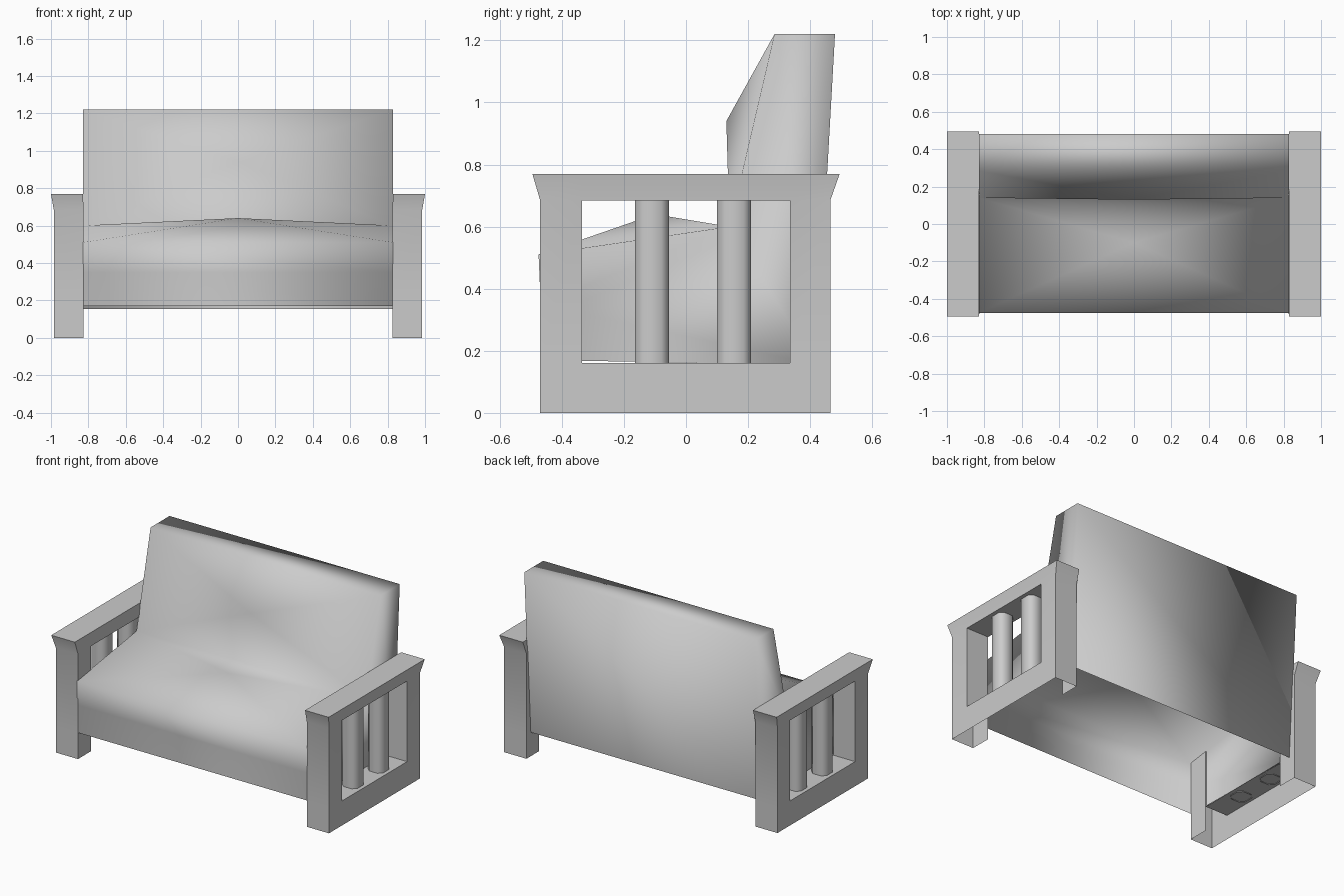
import bpy, bmesh

if "Cube" in bpy.data.objects:
    bpy.data.objects.remove(bpy.data.objects["Cube"], do_unlink=True)

GREY = (0.6, 0.6, 0.6, 1)
mat = bpy.data.materials.new("soft grey")
mat.use_nodes = True
mat.diffuse_color = GREY
bsdf = mat.node_tree.nodes["Principled BSDF"]
bsdf.inputs["Base Color"].default_value = GREY
bsdf.inputs["Roughness"].default_value = 0.8


def finish(name, bm, angle):
    """Turn a bmesh into a named grey object, smooth below the angle."""
    bmesh.ops.remove_doubles(bm, verts=bm.verts[:], dist=0.0005)
    bmesh.ops.recalc_face_normals(bm, faces=bm.faces[:])
    mesh = bpy.data.meshes.new(name)
    bm.to_mesh(mesh)
    bm.free()
    mesh.materials.append(mat)
    obj = bpy.data.objects.new(name, mesh)
    bpy.context.collection.objects.link(obj)
    bpy.ops.object.select_all(action='DESELECT')
    obj.select_set(True)
    bpy.context.view_layer.objects.active = obj
    bpy.ops.object.shade_smooth_by_angle(angle=angle)


# Seat and backrest: side profile across the width, puffed panels, open below
HALF = 0.83
profile = [(-0.467, 0.17), (-0.468, 0.35), (-0.475, 0.51), (0.14, 0.60),
           (0.285, 1.22), (0.48, 1.22), (0.42, 0.155)]
puffs = {2: (0, -0.10, 0.64), 3: (0, 0.13, 0.94)}
bm = bmesh.new()
left = [bm.verts.new((HALF, y, z)) for y, z in profile]
right = [bm.verts.new((-HALF, y, z)) for y, z in profile]
bm.faces.new(left)
bm.faces.new(right)
for i in range(len(profile) - 1):
    quad = [left[i], left[i + 1], right[i + 1], right[i]]
    if i in puffs:
        peak = bm.verts.new(puffs[i])
        for k in range(4):
            bm.faces.new((quad[k], quad[(k + 1) % 4], peak))
    else:
        bm.faces.new(quad)
finish("seat_and_backrest", bm, 3.1)

# Arm frame: post edges along y, rail and beam heights, flared top
INNER, OUTER = 0.825, 0.985
TOP_INNER, TOP_OUTER, TOP = 0.83, 1.0, 0.77
Y = [-0.47, -0.335, 0.335, 0.465]
TOP_Y = [-0.495, -0.335, 0.335, 0.495]
Z = [0, 0.16, 0.685]


def arm_frame(name, side):
    """Hollow arm: open underneath, with a window between the posts."""
    bm = bmesh.new()

    def face(*points):
        bm.faces.new([bm.verts.new((side * x, y, z)) for x, y, z in points])

    def upright(x, a, b, low, high):
        face((x, a, low), (x, b, low), (x, b, high), (x, a, high))

    def crosswise(y, low, high):
        face((INNER, y, low), (OUTER, y, low), (OUTER, y, high), (INNER, y, high))

    for c in range(3):
        a, b, ta, tb = Y[c], Y[c + 1], TOP_Y[c], TOP_Y[c + 1]
        # Flared armrest sides and its top
        for x, tx in ((INNER, TOP_INNER), (OUTER, TOP_OUTER)):
            face((x, a, Z[2]), (x, b, Z[2]), (tx, tb, TOP), (tx, ta, TOP))
        face((TOP_INNER, ta, TOP), (TOP_OUTER, ta, TOP),
             (TOP_OUTER, tb, TOP), (TOP_INNER, tb, TOP))
        # Outer wall, and inner walls of the posts
        upright(OUTER, a, b, Z[0], Z[1])
        if c != 1:
            upright(OUTER, a, b, Z[1], Z[2])
            for r in range(2):
                upright(INNER, a, b, Z[r], Z[r + 1])
    # Front and back ends
    for y, ty in ((Y[0], TOP_Y[0]), (Y[3], TOP_Y[3])):
        for r in range(2):
            crosswise(y, Z[r], Z[r + 1])
        face((INNER, y, Z[2]), (OUTER, y, Z[2]),
             (TOP_OUTER, ty, TOP), (TOP_INNER, ty, TOP))
    # Window lining
    for y in Y[1:3]:
        crosswise(y, Z[1], Z[2])
    for z in Z[1:]:
        face((INNER, Y[1], z), (OUTER, Y[1], z), (OUTER, Y[2], z), (INNER, Y[2], z))
    finish(name, bm, 0.6)


def slat(name, x, y, half=0.055, cut=0.025):
    """Upright slat with chamfered corners and open ends."""
    bm = bmesh.new()
    k = half - cut
    outline = [(half, -k), (half, k), (k, half), (-k, half),
               (-half, k), (-half, -k), (-k, -half), (k, -half)]
    low, high = ([bm.verts.new((x + u, y + v, z)) for u, v in outline]
                 for z in (0.155, Z[2]))
    for i in range(8):
        j = (i + 1) % 8
        bm.faces.new((low[i], low[j], high[j], high[i]))
    finish(name, bm, 0.9)


for side, label in ((1, "left"), (-1, "right")):
    arm_frame(label + "_arm", side)
    for part, y in (("front", -0.11), ("back", 0.155)):
        slat(f"{label}_{part}_slat", side * 0.905, y)
